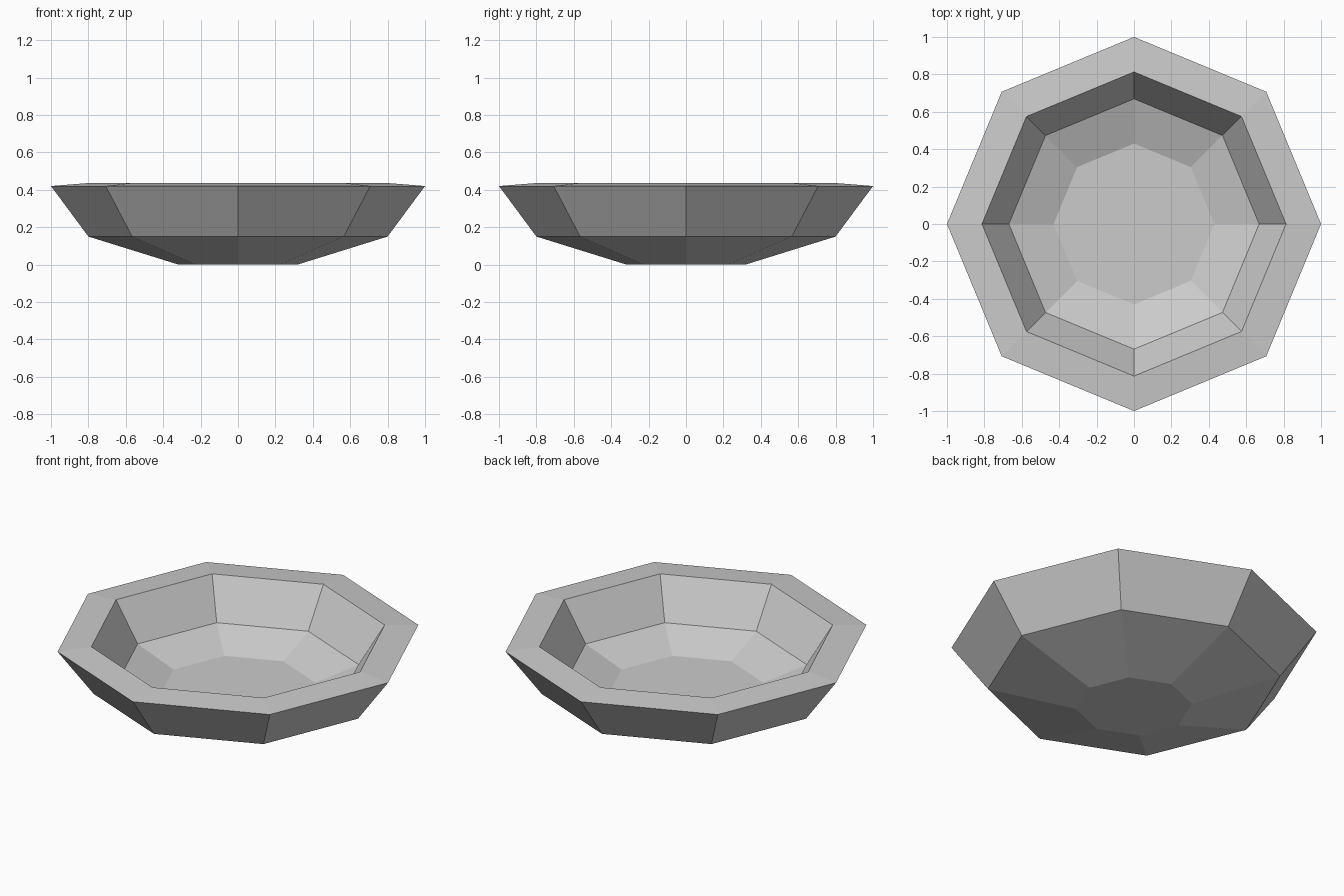
import bpy, bmesh
from math import cos, sin, tau

if "Cube" in bpy.data.objects:
    bpy.data.objects.remove(bpy.data.objects["Cube"])

SIDES = 8
# Wall profile (radius, height): outside foot -> rim -> inside floor
PROFILE = [(0.318, 0.0), (0.80, 0.15), (1.0, 0.42),
           (0.813, 0.435), (0.669, 0.207), (0.43, 0.117)]

bm = bmesh.new()
# One octagonal ring per profile point
rings = [[bm.verts.new((r * cos(tau * i / SIDES), r * sin(tau * i / SIDES), z))
          for i in range(SIDES)] for r, z in PROFILE]

# Bridge neighbouring rings with flat panels
for a, b in zip(rings, rings[1:]):
    for i in range(SIDES):
        j = (i + 1) % SIDES
        bm.faces.new((a[i], a[j], b[j], b[i]))

# Underside and inner floor
bm.faces.new(rings[0][::-1])
bm.faces.new(rings[-1])
bmesh.ops.recalc_face_normals(bm, faces=bm.faces)

mesh = bpy.data.meshes.new("bowl")
bm.to_mesh(mesh)
bm.free()
bowl = bpy.data.objects.new("bowl", mesh)
bpy.context.collection.objects.link(bowl)
